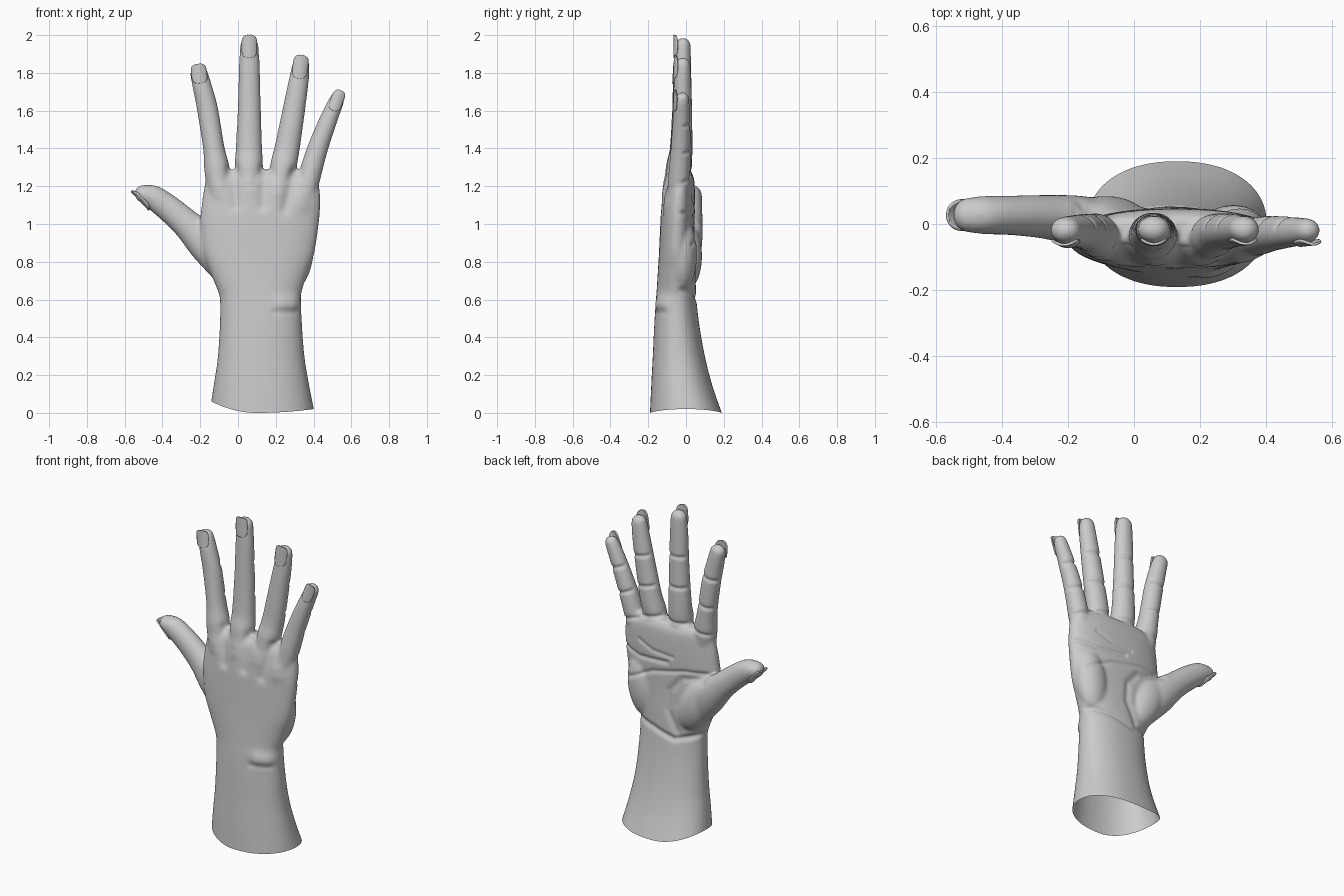
import bpy, bmesh, math
from mathutils import Vector, Matrix

if "Cube" in bpy.data.objects:
    bpy.data.objects.remove(bpy.data.objects["Cube"])

SEG = 40
body = bmesh.new()


def spline(pts, n=6):
    """Smooth interpolation through (x, y, z, rx, ry) stations."""
    out = []
    for i in range(len(pts) - 1):
        a, b, c, d = pts[max(i - 1, 0)], pts[i], pts[i + 1], pts[min(i + 2, len(pts) - 1)]
        for k in range(n):
            t = k / n
            out.append([0.5 * (2 * q + (r - p) * t + (2 * p - 5 * q + 4 * r - s) * t * t
                               + (3 * q - p - 3 * r + s) * t ** 3)
                        for p, q, r, s in zip(a, b, c, d)])
    return out + [list(pts[-1])]


def tube(pts, power=2.0, upright=False, cap=True):
    """Closed loft with oval sections and rounded ends."""
    st = spline(pts)
    pos = [Vector(s[:3]) for s in st]
    rings = []
    for i, s in enumerate(st):
        t = (pos[min(i + 1, len(st) - 1)] - pos[max(i - 1, 0)]).normalized()
        if upright:
            t = Vector((0, 0, 1))
        side = Vector((0, 1, 0)).cross(t).normalized()
        rings.append((pos[i], t, side, t.cross(side), s[3], s[4]))
    if cap:
        def dome(r, sign):
            h = min(r[4], r[5])
            return [(r[0] + r[1] * sign * h * math.sin(a), r[1], r[2], r[3],
                     r[4] * math.cos(a), r[5] * math.cos(a)) for a in (0.4, 0.8, 1.15, 1.45)]
        rings = dome(rings[0], -1)[::-1] + rings + dome(rings[-1], 1)
    loops = []
    for c, t, u, v, rx, ry in rings:
        loop = []
        for k in range(SEG):
            a = 2 * math.pi * k / SEG
            ca, sa = math.cos(a), math.sin(a)
            ca = math.copysign(abs(ca) ** (2 / power), ca)
            sa = math.copysign(abs(sa) ** (2 / power), sa)
            loop.append(body.verts.new(c + u * rx * ca + v * ry * sa))
        loops.append(loop)
    for a, b in zip(loops, loops[1:]):
        for k in range(SEG):
            j = (k + 1) % SEG
            body.faces.new((a[k], a[j], b[j], b[k]))
    body.faces.new(loops[0][::-1])
    body.faces.new(loops[-1])


def blob(loc, radii, tilt=0.0):
    m = Matrix.Translation(loc) @ Matrix.Rotation(tilt, 4, 'Y') @ Matrix.Diagonal((*radii, 1))
    bmesh.ops.create_uvsphere(body, u_segments=32, v_segments=20, radius=1, matrix=m)


# Forearm and palm: height, left, right, back, palm side
sections = [(-.06, -.146, .41, -.195, .215), (0, -.142, .402, -.191, .19), (.15, -.125, .375, -.184, .138),
            (.3, -.107, .352, -.176, .1), (.45, -.097, .34, -.169, .073), (.58, -.095, .334, -.161, .057),
            (.64, -.105, .337, -.156, .053), (.75, -.15, .372, -.149, .05), (.85, -.185, .405, -.143, .046),
            (1.0, -.2, .428, -.136, .046), (1.1, -.193, .436, -.13, .048), (1.2, -.178, .43, -.115, .046),
            (1.25, -.165, .4, -.1, .04), (1.285, -.14, .36, -.07, .02)]
tube([((a + b) / 2, (c + d) / 2, z, (b - a) / 2, (d - c) / 2) for z, a, b, c, d in sections],
     power=2.2, upright=True, cap=False)

# Thumb pad and heel of the hand
blob((-.085, 0, .83), (.105, .085, .2), -.5)
blob((.3, -.02, .84), (.1, .078, .2), .12)

# Fingers and thumb
fingers = [
    [(-.085, -.05, 1.08, .06, .055), (-.11, -.036, 1.28, .068, .066), (-.128, -.027, 1.4, .057, .059),
     (-.16, -.022, 1.6, .056, .052), (-.19, -.022, 1.73, .051, .048), (-.208, -.018, 1.8, .047, .04)],
    [(.06, -.06, 1.08, .06, .06), (.058, -.04, 1.29, .074, .068), (.058, -.025, 1.4, .07, .06),
     (.06, -.02, 1.62, .061, .052), (.06, -.018, 1.82, .056, .046), (.06, -.016, 1.945, .049, .041)],
    [(.2, -.058, 1.08, .06, .058), (.237, -.038, 1.29, .07, .065), (.26, -.025, 1.4, .067, .058),
     (.295, -.02, 1.6, .06, .052), (.322, -.018, 1.76, .053, .046), (.333, -.016, 1.842, .046, .04)],
    [(.335, -.045, 1.08, .06, .055), (.378, -.036, 1.25, .06, .058), (.422, -.028, 1.4, .055, .053),
     (.478, -.024, 1.55, .048, .046), (.516, -.021, 1.64, .042, .04), (.525, -.019, 1.662, .039, .036)]]
for f in fingers:
    tube(f)
tube([(-.05, -.01, .74, .08, .07), (-.165, .01, .895, .1, .075), (-.272, .022, 1.0, .079, .066),
      (-.37, .026, 1.085, .071, .06), (-.45, .027, 1.142, .064, .058), (-.5, .027, 1.16, .048, .053)])

me = bpy.data.meshes.new("hand")
bmesh.ops.recalc_face_normals(body, faces=body.faces[:])
body.to_mesh(me)
body.free()
hand = bpy.data.objects.new("hand", me)
bpy.context.collection.objects.link(hand)
bpy.context.view_layer.objects.active = hand
hand.select_set(True)

# Fuse everything into one skin and soften the joins
rm = hand.modifiers.new("fuse", 'REMESH')
rm.mode = 'VOXEL'
rm.voxel_size = .0075
sm = hand.modifiers.new("soften", 'SMOOTH')
sm.factor = .5
sm.iterations = 18
for m in ("fuse", "soften"):
    bpy.ops.object.modifier_apply(modifier=m)

# Creases as lines in x,z: points, side (+1 palm, -1 back), depth, width
lines = [([(.43, 1.06), (.3, 1.035), (.1, 1.05)], 1, .009, .012),
         ([(.37, .89), (.2, .97), (-.02, 1.02), (-.17, 1.03)], 1, .008, .012),
         ([(.3, 1.14), (.2, 1.1), (.06, 1.09)], 1, .006, .011),
         ([(-.15, 1.0), (.0, .97), (.08, .88), (.09, .76), (.03, .64)], 1, .009, .022),
         ([(.34, .65), (.2, .63), (.05, .59), (-.1, .63)], 1, .012, .017),
         ([(-.03, 1.29), (-.01, 1.1)], -1, .012, .03),
         ([(.145, 1.29), (.13, 1.1)], -1, .012, .03),
         ([(.3, 1.27), (.25, 1.08)], -1, .012, .03),
         ([(.24, .575), (.28, .575)], -1, -.014, .045),
         ([(.2, .535), (.3, .535)], -1, .006, .02)]
for f, creases in zip(fingers, [(1.28, 1.45, 1.63), (1.3, 1.52, 1.71), (1.29, 1.47, 1.65), (1.24, 1.39, 1.53)]):
    for z in creases:
        i = max(k for k in range(5) if f[k][2] <= z)
        t = (z - f[i][2]) / (f[i + 1][2] - f[i][2])
        x = f[i][0] + t * (f[i + 1][0] - f[i][0])
        s = -(f[4][0] - f[1][0]) / (f[4][2] - f[1][2])
        lines.append(([(x - .06, z - .06 * s), (x + .06, z + .06 * s)], 1, .008, .011))
# Knuckles
for x, z in ((-.09, 1.19), (.06, 1.21), (.21, 1.2), (.34, 1.14)):
    lines.append(([(x, z), (x, z - .03)], -1, -.007, .04))


def seg_dist(px, pz, a, b):
    dx, dz = b[0] - a[0], b[1] - a[1]
    t = max(0, min(1, ((px - a[0]) * dx + (pz - a[1]) * dz) / (dx * dx + dz * dz)))
    return math.hypot(px - a[0] - t * dx, pz - a[1] - t * dz)


bm = bmesh.new()
bm.from_mesh(hand.data)
bm.normal_update()
boxes = [(min(p[0] for p in L) - 2.5 * w, max(p[0] for p in L) + 2.5 * w,
          min(p[1] for p in L) - 2.5 * w, max(p[1] for p in L) + 2.5 * w, L, s, d, w)
         for L, s, d, w in lines]
moves = []
for v in bm.verts:
    x, z, ny, push = v.co.x, v.co.z, v.normal.y, 0
    for x0, x1, z0, z1, L, s, d, w in boxes:
        if s * ny > 0 and x0 < x < x1 and z0 < z < z1:
            r = min(seg_dist(x, z, a, b) for a, b in zip(L, L[1:]))
            push -= d * math.exp(-(r / w) ** 2) * min(1, 1.5 * s * ny)
    if push:
        moves.append((v, v.normal * push))
for v, o in moves:
    v.co += o

# Open, gently curved cut at the bottom of the forearm
bmesh.ops.bisect_plane(bm, geom=bm.verts[:] + bm.edges[:] + bm.faces[:], dist=1e-5,
                       plane_co=(0, 0, 0), plane_no=(0, 0, 1), clear_inner=True)
for v in bm.verts:
    if v.co.z < .25:
        u = v.co.x - .1
        lift = .06 * (u / .24) ** 2 if u < 0 else .02 * (u / .3) ** 2
        v.co.z += lift * (1 - v.co.z / .25)
bm.to_mesh(hand.data)
bm.free()
hand.data.shade_smooth()


# Nails: thin curved plates
def nail(name, root, tip, normal, w):
    root, tip = Vector(root), Vector(tip)
    d = tip - root
    n = Vector(normal)
    n = (n - d * n.dot(d) / d.length_squared).normalized()
    side = d.normalized().cross(n)
    nb = bmesh.new()
    NU, NV = 10, 14
    grid = []
    for j in range(NV + 1):
        v = .5 - .5 * math.cos(math.pi * (.03 + .94 * j / NV))
        half = w * (1 - abs(2 * v - 1) ** 4) ** .4
        row = []
        for i in range(NU + 1):
            u = half * (2 * i / NU - 1)
            row.append(nb.verts.new(root + d * v + side * u + n * (.003 - .42 * u * u / w)))
        grid.append(row)
    for a, b in zip(grid, grid[1:]):
        for i in range(NU):
            nb.faces.new((a[i], a[i + 1], b[i + 1], b[i]))
    bmesh.ops.recalc_face_normals(nb, faces=nb.faces[:])
    m = bpy.data.meshes.new(name)
    nb.to_mesh(m)
    nb.free()
    m.shade_smooth()
    o = bpy.data.objects.new(name, m)
    bpy.context.collection.objects.link(o)
    so = o.modifiers.new("thickness", 'SOLIDIFY')
    so.thickness = .008
    so.offset = 0


back = (0, -1, 0)
nail("index_nail", (-.2, -.066, 1.745), (-.212, -.06, 1.848), back, .04)
nail("middle_nail", (.06, -.06, 1.88), (.06, -.058, 2.002), back, .039)
nail("ring_nail", (.322, -.06, 1.77), (.338, -.057, 1.895), back, .039)
nail("little_nail", (.504, -.062, 1.6), (.544, -.058, 1.708), back, .032)
nail("thumb_nail", (-.468, .027, 1.075), (-.563, .027, 1.176), (-.73, 0, -.68), .046)
